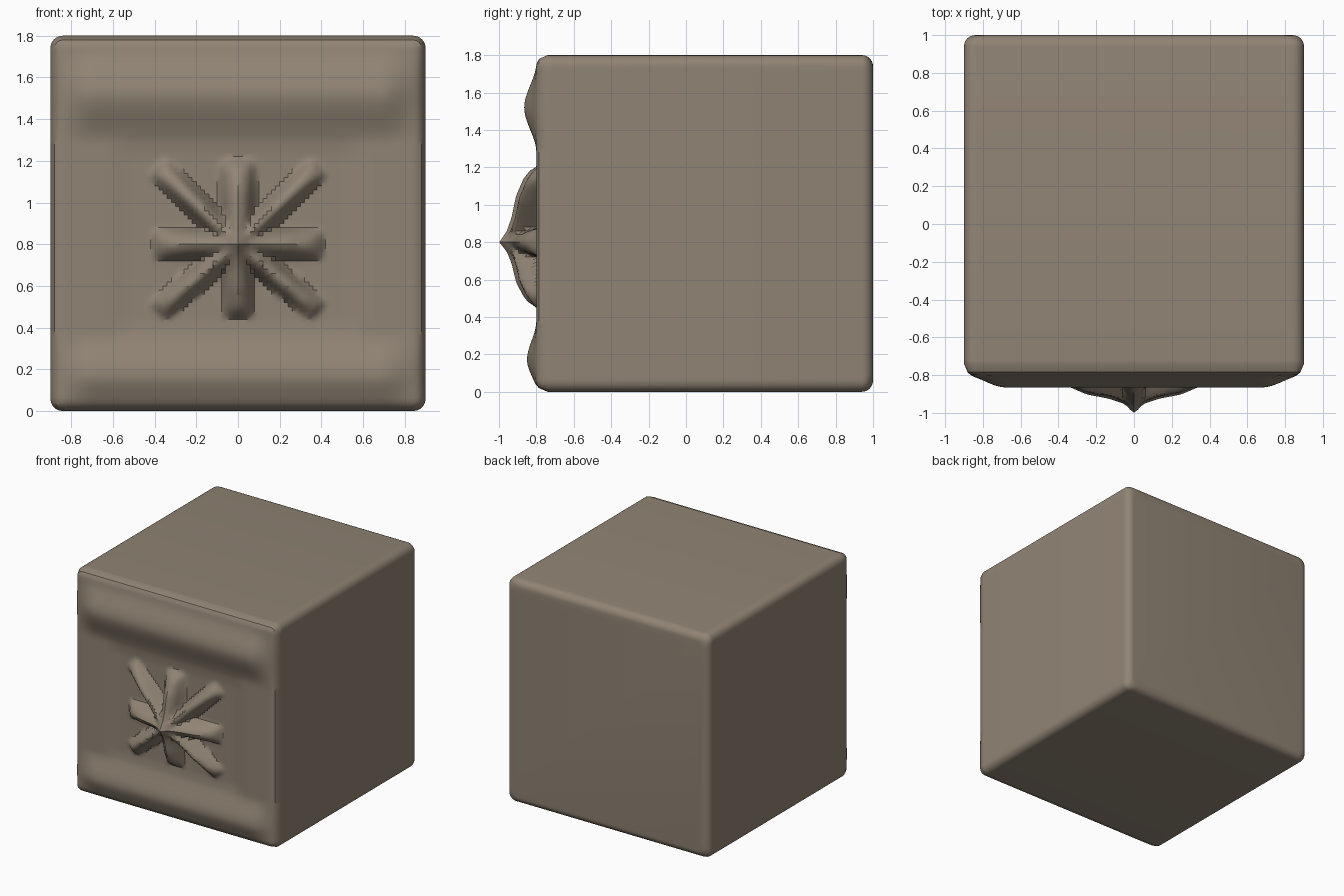
import bpy, bmesh, math

if "Cube" in bpy.data.objects:
    bpy.data.objects.remove(bpy.data.objects["Cube"])

N, H, R = 90, 0.9, 0.06          # front grid resolution, half size, edge radius
CENTRE = 0.80                    # height of the star centre


def lerp(points, t, smooth=True):
    """Interpolate through (position, value) pairs."""
    for (a, va), (b, vb) in zip(points, points[1:]):
        if t <= b:
            k = max(0.0, (t - a) / (b - a))
            if smooth:
                k = k * k * (3 - 2 * k)
            return va + (vb - va) * k
    return points[-1][1]


BANDS = [(0, 0.0), (0.17, 0.05), (0.38, 0), (1.28, 0), (1.52, 0.065), (1.76, 0), (1.8, 0)]
RIDGE = [(0, 0.21), (0.06, 0.17), (0.13, 0.145), (0.25, 0.12), (0.34, 0.08), (0.385, 0.045), (0.41, 0)]
SECTION = [(0, 1), (0.5, 0.88), (0.9, 0.5), (1.25, 0)]

# Star arms: direction in x/z, stretch, half width, height factor
ARMS = [((0, 1), 1.0, 0.07, 1), ((0, -1), 0.86, 0.065, 1),
        ((1, 0), 1.0, 0.065, 0.95), ((-1, 0), 1.0, 0.065, 0.95)]
for sx in (-1, 1):
    ARMS += [((sx * 0.72, 0.69), 1.33, 0.05, 0.9), ((sx * 0.77, -0.64), 1.25, 0.05, 0.9)]


def star(x, z):
    best = 0.0
    for (ax, az), stretch, width, tall in ARMS:
        s = x * ax + (z - CENTRE) * az
        d = abs(x * az - (z - CENTRE) * ax)
        if s >= -0.001:
            best = max(best, tall * lerp(RIDGE, s / stretch, False) * lerp(SECTION, d / width, False))
    return best


def relief(x, z):
    """How far the front stands out from y = -0.8."""
    side = lerp([(0, 1), (0.68, 1), (0.9, 0)], abs(x))
    panel = lerp([(0, 1), (0.48, 1), (0.66, 0), (1, 0)], abs(x))
    panel *= lerp([(0, 0), (0.3, 0), (0.45, 1), (1.2, 1), (1.35, 0), (1.8, 0)], z)
    return lerp(BANDS, z) * side - 0.012 * panel + star(x, z)


bm = bmesh.new()

# Carved front, with rounded rim and corners
grid = []
for j in range(N + 1):
    row = []
    for i in range(N + 1):
        x, z = H * (2 * i / N - 1), H * (2 * j / N - 1)
        core = H - R
        cx, cz = max(-core, min(core, x)), max(-core, min(core, z))
        dx, dz = x - cx, z - cz
        t = min(1.0, max(abs(dx), abs(dz)) / R)
        if t > 0:
            k = t * R / math.hypot(dx, dz)
            dx, dz = dx * k, dz * k
        px, pz = cx + dx, cz + dz + H
        y = -0.8 - relief(px, pz) + R * (1 - math.sqrt(1 - t * t))
        row.append(bm.verts.new((px, y, pz)))
    grid.append(row)
for j in range(N):
    for i in range(N):
        bm.faces.new((grid[j][i], grid[j][i + 1], grid[j + 1][i + 1], grid[j + 1][i]))

# Plain sides, rounded back rim and flat back
ring = (grid[0][:-1] + [r[-1] for r in grid[:-1]]
        + grid[-1][:0:-1] + [r[0] for r in grid[:0:-1]])
outline = [(v.co.x, v.co.z - H) for v in ring]
for k in range(-1, 7):
    a = max(0, k) / 6 * math.pi / 2
    y = -0.72 if k < 0 else 1 - R + R * math.sin(a)
    f = (H - R * (1 - math.cos(a))) / H
    new = [bm.verts.new((x * f, y, z * f + H)) for x, z in outline]
    for i in range(len(ring)):
        n = (i + 1) % len(ring)
        bm.faces.new((ring[i], new[i], new[n], ring[n]))
    ring = new
bm.faces.new(ring)
bmesh.ops.recalc_face_normals(bm, faces=bm.faces)

mesh = bpy.data.meshes.new("carved_stone_block")
bm.to_mesh(mesh)
bm.free()
block = bpy.data.objects.new("carved_stone_block", mesh)
bpy.context.collection.objects.link(block)

# Warm stone colour
stone = bpy.data.materials.new("stone")
stone.diffuse_color = (0.28, 0.23, 0.175, 1)
stone.use_nodes = True
stone.node_tree.nodes["Principled BSDF"].inputs["Base Color"].default_value = stone.diffuse_color
mesh.materials.append(stone)

bpy.context.view_layer.objects.active = block
block.select_set(True)
bpy.ops.object.shade_smooth_by_angle(angle=math.radians(35))
